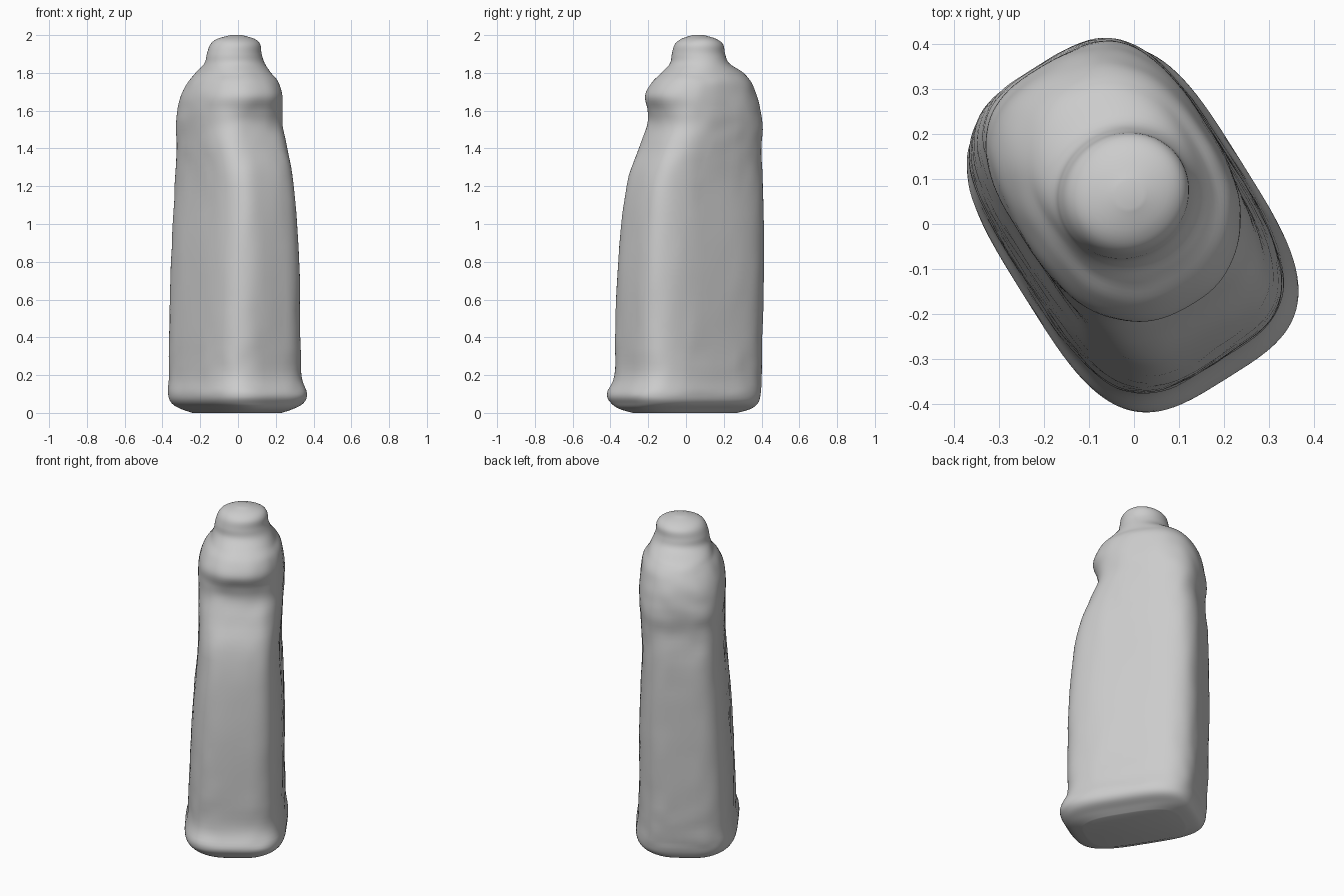
import bpy
import bmesh
import math
from mathutils import Vector, noise

cube = bpy.data.objects.get("Cube")
if cube:
    bpy.data.objects.remove(cube, do_unlink=True)

SEGMENTS = 96
SUBSTEPS = 5
TURN = math.radians(-58)
C, S = math.cos(TURN), math.sin(TURN)

# Bottle profile: height, x range, y range, squareness of the section
PROFILE = [
    (0.00, -.24, .23, -.28, .27, 3.2),
    (0.02, -.30, .29, -.35, .34, 3.4),
    (0.05, -.35, .345, -.395, .38, 3.5),
    (0.10, -.37, .365, -.418, .395, 3.5),
    (0.20, -.365, .335, -.378, .40, 3.5),
    (0.40, -.365, .33, -.375, .405, 3.5),
    (0.80, -.355, .325, -.36, .412, 3.5),
    (1.20, -.335, .295, -.315, .408, 3.5),
    (1.40, -.325, .262, -.25, .398, 3.2),
    (1.52, -.33, .237, -.205, .405, 2.9),
    (1.60, -.32, .235, -.205, .395, 2.6),
    (1.68, -.30, .237, -.218, .375, 2.4),
    (1.75, -.265, .215, -.18, .345, 2.3),
    (1.80, -.225, .175, -.13, .305, 2.2),
    (1.85, -.178, .142, -.085, .23, 2),
    (1.90, -.165, .125, -.075, .207, 2),
    (1.95, -.147, .118, -.06, .197, 2),
    (1.98, -.11, .088, -.025, .16, 2),
    (2.00, -.04, .02, .035, .095, 2),
]


def blend(a, b, c, d, t):
    """Smooth curve through b and c."""
    return b + .5 * t * (c - a + t * (2*a - 5*b + 4*c - d + t * (3*(b - c) + d - a)))


def stations():
    last = len(PROFILE) - 1
    for i in range(last):
        rows = [PROFILE[min(max(i + k, 0), last)] for k in (-1, 0, 1, 2)]
        for step in range(SUBSTEPS):
            yield [blend(*vals, step / SUBSTEPS) for vals in zip(*rows)]
    yield PROFILE[last]


def section(z, x0, x1, y0, y1, n):
    """Turned rounded rectangle that fits the given x and y ranges."""
    q = n / (n - 1)
    a, b = abs(C) ** q, abs(S) ** q
    hx, hy = ((x1 - x0) / 2) ** q, ((y1 - y0) / 2) ** q
    length = ((b * hy - a * hx) / (b * b - a * a)) ** (1 / q)
    width = ((b * hx - a * hy) / (b * b - a * a)) ** (1 / q)
    centre = Vector(((x0 + x1) / 2, (y0 + y1) / 2, z))
    for k in range(SEGMENTS):
        t = 2 * math.pi * k / SEGMENTS
        ct, st = math.cos(t), math.sin(t)
        u = math.copysign(length * abs(ct) ** (2 / n), ct)
        v = math.copysign(width * abs(st) ** (2 / n), st)
        out = Vector((u * C - v * S, u * S + v * C, 0))
        # Faint hand-worked unevenness on the walls
        bump = .004 * noise.noise((centre + out) * 11) if .1 < z < 1.8 else 0
        yield centre + out + out.normalized() * bump


# Skin the sections and close both ends
bm = bmesh.new()
rings = [[bm.verts.new(p) for p in section(*row)] for row in stations()]
for low, high in zip(rings, rings[1:]):
    for k in range(SEGMENTS):
        j = (k + 1) % SEGMENTS
        bm.faces.new((low[k], low[j], high[j], high[k]))
bm.faces.new(rings[0][::-1])
bm.faces.new(rings[-1])
bmesh.ops.recalc_face_normals(bm, faces=bm.faces)
mesh = bpy.data.meshes.new("bottle_body")
bm.to_mesh(mesh)
bm.free()

# Plain grey material
grey = bpy.data.materials.new("light grey")
grey.use_nodes = True
grey.diffuse_color = (.6, .6, .6, 1)
grey.node_tree.nodes["Principled BSDF"].inputs["Base Color"].default_value = (.6, .6, .6, 1)
mesh.materials.append(grey)

bottle = bpy.data.objects.new("bottle_body", mesh)
bpy.context.collection.objects.link(bottle)
bpy.context.view_layer.objects.active = bottle
bottle.select_set(True)
bpy.ops.object.shade_smooth_by_angle(angle=math.radians(60))
